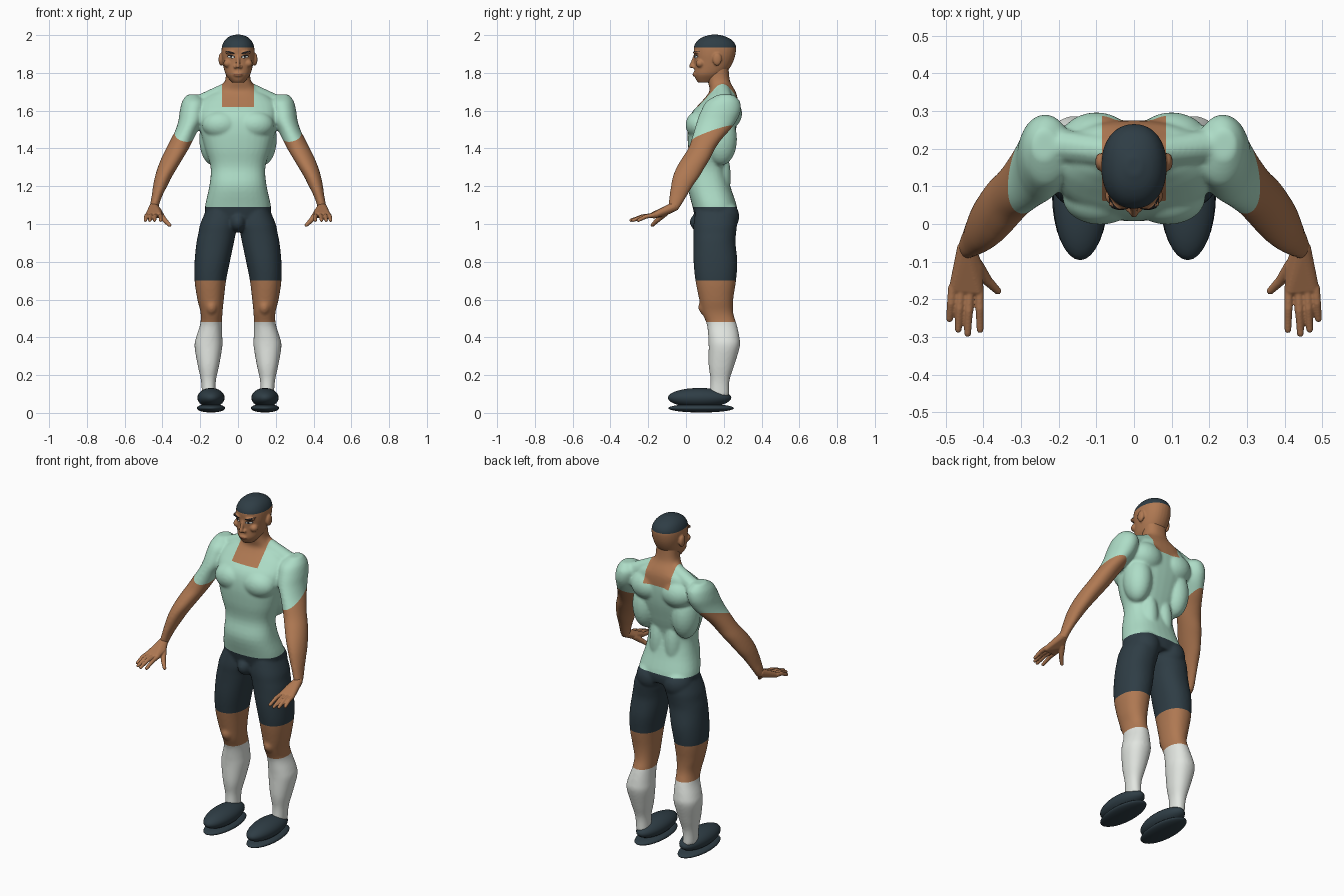
import bpy, bmesh, math
from mathutils import Vector, Matrix
from mathutils.bvhtree import BVHTree

cube = bpy.data.objects.get("Cube")
if cube:
    bpy.data.objects.remove(cube, do_unlink=True)


def material(name, *rgb):
    m = bpy.data.materials.new(name)
    m.use_nodes = True
    m.diffuse_color = (*rgb, 1)
    m.node_tree.nodes["Principled BSDF"].inputs["Base Color"].default_value = (*rgb, 1)
    return m


skin = material("brown skin", .43, .19, .085)
slate = material("dark slate", .028, .047, .06)
mint = material("mint shirt", .42, .72, .57)
white = material("white sock", .76, .79, .75)
ink = material("dark eye", .012, .011, .012)
lip = material("lip brown", .24, .085, .045)


# ---- helpers ----
def spline(rows, steps=4):
    """Catmull-Rom through the section rows."""
    rows = [Vector(r) for r in rows]
    out = []
    for i in range(len(rows) - 1):
        a, b, c = rows[max(i - 1, 0)], rows[i], rows[i + 1]
        d = rows[min(i + 2, len(rows) - 1)]
        for k in range(steps):
            t = k / steps
            out.append(b + (c - a) * (t / 2) + (a * 2 - b * 5 + c * 4 - d) * (t * t / 2)
                       + (b * 3 - a - c * 3 + d) * (t ** 3 / 2))
    return out + [rows[-1]]


def loft(bm, rows, side=1, power=2.0, n=32):
    """Closed skin over level sections: z, x min, x max, y min, y max."""
    def bend(v):
        return math.copysign(abs(v) ** (2 / power), v)
    rings = []
    for z, x0, x1, y0, y1 in spline(rows):
        ring = []
        for i in range(n):
            a = math.tau * i / n
            x = (x0 + x1) / 2 + (x1 - x0) / 2 * bend(math.cos(a))
            y = (y0 + y1) / 2 + (y1 - y0) / 2 * bend(math.sin(a))
            ring.append(bm.verts.new((side * x, y, z)))
        rings.append(ring)
    for a, b in zip(rings, rings[1:]):
        for i in range(n):
            j = (i + 1) % n
            bm.faces.new((a[i], a[j], b[j], b[i]))
    bm.faces.new(rings[0])
    bm.faces.new(rings[-1])


def blob(bm, centre, radii, side=1):
    x, y, z = centre
    m = Matrix.Translation((side * x, y, z)) @ Matrix.Diagonal((*radii, 1))
    bmesh.ops.create_uvsphere(bm, u_segments=32, v_segments=16, radius=1, matrix=m)


def hull(bm, balls, side=1):
    """Convex skin around balls given as x, y, z, radius."""
    tmp = bmesh.new()
    for x, y, z, r in balls:
        bmesh.ops.create_icosphere(tmp, subdivisions=2, radius=r,
                                   matrix=Matrix.Translation((side * x, y, z)))
    res = bmesh.ops.convex_hull(tmp, input=tmp.verts)
    loose = {g for g in res["geom_interior"] + res["geom_unused"]
             if isinstance(g, bmesh.types.BMVert)}
    bmesh.ops.delete(tmp, geom=list(loose), context="VERTS")
    me = bpy.data.meshes.new("hull")
    tmp.to_mesh(me)
    tmp.free()
    bm.from_mesh(me)
    bpy.data.meshes.remove(me)


def finish(name, bm, mats, voxel=0, relax=0, cuts=(), rule=None):
    """Make the object, fuse its parts, cut colour borders and paint by rule."""
    bmesh.ops.recalc_face_normals(bm, faces=bm.faces)
    me = bpy.data.meshes.new(name)
    bm.to_mesh(me)
    bm.free()
    ob = bpy.data.objects.new(name, me)
    bpy.context.scene.collection.objects.link(ob)
    if voxel:
        mod = ob.modifiers.new("fuse", "REMESH")
        mod.mode, mod.voxel_size = "VOXEL", voxel
        mod = ob.modifiers.new("relax", "SMOOTH")
        mod.factor, mod.iterations = .5, relax
        dg = bpy.context.evaluated_depsgraph_get()
        fused = bpy.data.meshes.new_from_object(ob.evaluated_get(dg))
        ob.modifiers.clear()
        ob.data = fused
        bpy.data.meshes.remove(me)
        me = fused
        me.name = name
    me.materials.clear()
    for m in mats:
        me.materials.append(m)
    bm = bmesh.new()
    bm.from_mesh(me)
    for co, no in cuts:
        bmesh.ops.bisect_plane(bm, geom=bm.verts[:] + bm.edges[:] + bm.faces[:],
                               dist=1e-5, plane_co=co, plane_no=no)
    for f in bm.faces:
        f.smooth = True
        f.material_index = mats.index(rule(f.calc_center_median())) if rule else 0
    bm.to_mesh(me)
    bm.free()
    return ob


# ---- body: torso, arms and legs fused, clothes painted on ----
torso = [(1.03, -.165, .165, .05, .265), (1.09, -.175, .175, .035, .27),
         (1.2, -.152, .152, .01, .235), (1.3, -.145, .145, .025, .215),
         (1.4, -.175, .175, .012, .24), (1.5, -.2, .2, .008, .265),
         (1.58, -.21, .21, .025, .275), (1.64, -.2, .2, .075, .275),
         (1.68, -.16, .16, .11, .27), (1.71, -.105, .105, .125, .258),
         (1.76, -.068, .068, .115, .232), (1.84, -.064, .064, .11, .225)]
arm = [(1.685, .21, .27, .17, .25), (1.65, .17, .295, .11, .285), (1.6, .17, .308, .08, .29),
       (1.55, .18, .315, .06, .27), (1.5, .21, .33, .045, .235), (1.45, .235, .355, .03, .19),
       (1.4, .26, .38, .012, .155), (1.35, .29, .405, -.02, .13), (1.3, .32, .425, -.05, .1),
       (1.25, .35, .44, -.07, .07), (1.2, .375, .45, -.08, .035),
       (1.15, .4, .457, -.088, .005), (1.1, .418, .466, -.092, -.025), (1.07, .425, .466, -.092, -.045)]
leg = [(1.07, .005, .17, .05, .265), (1.0, .0, .2, .04, .27), (.95, .012, .21, .04, .265),
       (.9, .022, .22, .04, .262), (.8, .043, .23, .04, .272), (.7, .063, .23, .05, .265),
       (.6, .075, .215, .07, .25), (.53, .082, .198, .085, .25), (.47, .085, .2, .11, .268),
       (.4, .083, .222, .118, .283), (.35, .083, .23, .12, .285), (.25, .1, .213, .12, .255),
       (.17, .117, .196, .13, .23), (.09, .118, .19, .125, .228)]
bm = bmesh.new()
loft(bm, torso, power=2.4)
blob(bm, (0, .09, 1.01), (.045, .07, .055))
for s in (1, -1):
    loft(bm, arm, s)
    loft(bm, leg, s, 2.2)
    hull(bm, [(.04, .19, 1.72, .04), (.21, .21, 1.635, .046)], s)   # shoulder slope
    blob(bm, (.09, .07, 1.525), (.1, .072, .075), s)                # chest
    blob(bm, (.1, .215, 1.585), (.1, .082, .085), s)                # shoulder blade
    blob(bm, (.13, .185, 1.45), (.075, .085, .14), s)               # side of back
    blob(bm, (.05, .17, 1.25), (.055, .067, .17), s)                # lower back
    blob(bm, (.088, .19, 1.04), (.085, .092, .09), s)               # seat
    blob(bm, (.14, .11, .56), (.035, .045, .045), s)                # knee

sleeve = [((s * .28, .13, 1.475), (-s * .33, -.4, 1)) for s in (1, -1)]
levels = [((0, 0, z), (0, 0, 1)) for z in (.48, .7, 1.09, 1.62)]
collar = [((s * .085, 0, 0), (1, 0, 0)) for s in (1, -1)]


def outfit(c):
    x = abs(c.x)
    if c.z < .48:
        return white
    if c.z < .7:
        return skin
    if c.z < 1.09:
        return slate if x < .3 else skin
    point, normal = map(Vector, sleeve[0])
    below = (Vector((x, c.y, c.z)) - point).dot(normal) < 0
    if below and x > .215 + .3 * (1.5 - c.z):
        return skin
    return skin if x < .085 and c.z > 1.62 else mint


finish("body", bm, [skin, mint, slate, white], .0075, 7, levels + collar + sleeve, outfit)

# ---- hands ----
fingers = [(.482, .49, -.252), (.46, .467, -.28), (.436, .442, -.291), (.411, .409, -.281)]
for s, label in ((1, "left"), (-1, "right")):
    bm = bmesh.new()
    hull(bm, [(.446, -.066, 1.09, .025), (.416, -.175, 1.047, .016),
              (.476, -.17, 1.045, .016), (.42, -.115, 1.062, .02)], s)
    for x0, x1, tip in fingers:
        mid = ((x0 + x1) / 2, (tip - .17) / 2, 1.04, .0115)
        hull(bm, [(x0, -.17, 1.047, .0125), mid], s)
        hull(bm, [mid, (x1, tip, 1.02, .0095)], s)
    hull(bm, [(.417, -.11, 1.058, .018), (.39, -.15, 1.022, .014)], s)
    hull(bm, [(.39, -.15, 1.022, .014), (.362, -.178, .994, .01)], s)
    finish(label + "_hand", bm, [skin], .0035, 3)

# ---- shoes ----
for s, label in ((1, "left"), (-1, "right")):
    bm = bmesh.new()
    blob(bm, (.143, .072, .08), (.072, .168, .052), s)
    finish(label + "_shoe", bm, [slate])
    bm = bmesh.new()
    blob(bm, (.143, .08, .025), (.075, .174, .023), s)
    finish(label + "_sole", bm, [slate])

# ---- head with nose, ears and cropped hair ----
skull = [(1.748, -.03, .03, .066, .14), (1.762, -.043, .043, .054, .17),
         (1.79, -.064, .064, .044, .2), (1.82, -.074, .074, .044, .228),
         (1.86, -.082, .082, .044, .25), (1.9, -.087, .087, .042, .262),
         (1.94, -.085, .085, .042, .265), (1.97, -.072, .072, .06, .248),
         (1.99, -.05, .05, .09, .215), (2.002, -.02, .02, .13, .175)]
bm = bmesh.new()
loft(bm, skull, power=2.2)
hull(bm, [(0, .048, 1.89, .009), (0, .027, 1.835, .011)])
blob(bm, (0, .048, 1.792), (.026, .013, .013))
for s in (1, -1):
    blob(bm, (.013, .042, 1.832), (.01, .013, .009), s)
    blob(bm, (.036, .055, 1.908), (.034, .017, .009), s)
    blob(bm, (.09, .165, 1.872), (.013, .024, .034), s)
    blob(bm, (.055, .075, 1.85), (.022, .024, .022), s)
head = finish("head", bm, [skin, slate], .005, 3, [((0, 0, 1.935), (0, 0, 1))],
              lambda c: slate if c.z > 1.935 else skin)

# ---- thin face details laid onto the head ----
bm = bmesh.new()
bm.from_mesh(head.data)
surface = BVHTree.FromBMesh(bm)
bm.free()


def decal(name, centre, radii, tilt, mat, lift, s):
    bm = bmesh.new()
    bmesh.ops.create_grid(bm, x_segments=12, y_segments=6, size=1)
    for v in bm.verts:
        u, w = v.co.x, v.co.y * math.sqrt(max(1 - v.co.x ** 2, 0.01))
        x = centre[0] + radii[0] * u
        z = centre[1] + radii[1] * w + tilt * radii[0] * u
        hit = surface.ray_cast(Vector((s * x, -1, z)), Vector((0, 1, 0)))[0]
        v.co = (s * x, (hit.y if hit else .06) - lift, z)
    finish(name, bm, [mat])


for s, label in ((1, "left"), (-1, "right")):
    decal(label + "_eye_rim", (.037, 1.886), (.021, .0085), .1, ink, .0015, s)
    decal(label + "_eye_white", (.037, 1.885), (.017, .0055), .1, white, .0025, s)
    decal(label + "_iris", (.036, 1.885), (.006, .0055), 0, ink, .0035, s)
    decal(label + "_brow", (.042, 1.909), (.026, .005), .25, ink, .002, s)
decal("mouth", (0, 1.791), (.025, .0035), 0, lip, .0015, 1)
